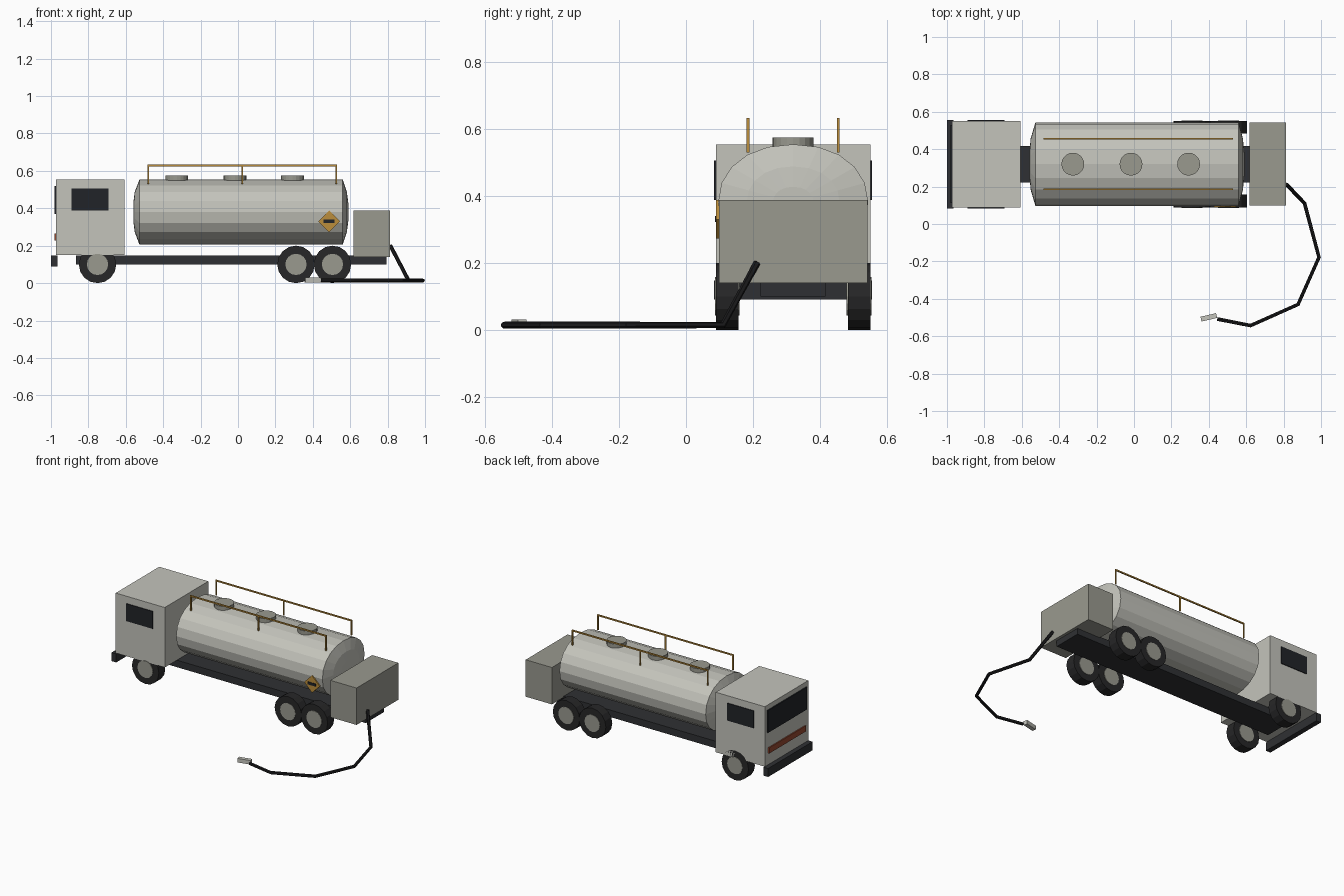
import bpy, bmesh, math
from mathutils import Vector, Matrix

if "Cube" in bpy.data.objects:
    bpy.data.objects.remove(bpy.data.objects["Cube"])

YC = 0.32  # truck centre line


def mat(name, rgb):
    m = bpy.data.materials.new(name)
    m.diffuse_color = (*rgb, 1)
    m.use_nodes = True
    m.node_tree.nodes["Principled BSDF"].inputs["Base Color"].default_value = m.diffuse_color
    return m


SILVER = mat("light_silver", (0.55, 0.55, 0.50))
GREY = mat("mid_grey", (0.32, 0.32, 0.275))
FRAME = mat("chassis_dark", (0.028, 0.030, 0.033))
TYRE = mat("tyre_black", (0.020, 0.020, 0.021))
GLASS = mat("window_dark", (0.015, 0.017, 0.021))
GOLD = mat("amber", (0.50, 0.27, 0.045))
RED = mat("rust_red", (0.30, 0.065, 0.03))
HOSE = mat("hose_black", (0.010, 0.010, 0.011))


def finish(name, bm, material):
    bmesh.ops.recalc_face_normals(bm, faces=bm.faces)
    me = bpy.data.meshes.new(name)
    bm.to_mesh(me)
    bm.free()
    me.materials.append(material)
    ob = bpy.data.objects.new(name, me)
    bpy.context.collection.objects.link(ob)
    return ob


def box(name, x, y, z, material, spin=Matrix()):
    """Box from (min, max) ranges, spun about its own centre."""
    bm = bmesh.new()
    size = Vector((x[1] - x[0], y[1] - y[0], z[1] - z[0]))
    mid = Vector((sum(x), sum(y), sum(z))) / 2
    bmesh.ops.create_cube(bm, size=1, matrix=Matrix.Translation(mid) @ spin @ Matrix.Diagonal((*size, 1)))
    return finish(name, bm, material)


def cylinder(name, centre, radius, depth, axis, sides, material):
    bm = bmesh.new()
    rot = Matrix.Rotation(math.pi / 2, 4, 'X') if axis == 'Y' else Matrix()
    bmesh.ops.create_cone(bm, cap_ends=True, segments=sides, radius1=radius, radius2=radius,
                          depth=depth, matrix=Matrix.Translation(centre) @ rot)
    return finish(name, bm, material)


def around(half):
    return (YC - half, YC + half)


# Chassis, cab, bumper and rear pump cabinet
box("chassis", (-0.865, 0.794), around(0.097), (0.10, 0.147), FRAME)
box("cab", (-0.972, -0.607), around(0.231), (0.15, 0.553), SILVER)
box("bumper", (-1.0, -0.965), around(0.236), (0.09, 0.147), FRAME)
box("pump_cabinet", (0.618, 0.813), around(0.222), (0.14, 0.388), GREY)

# Windscreen, grille stripe and side windows
box("windscreen", (-0.98, -0.971), around(0.208), (0.37, 0.52), GLASS)
box("grille_stripe", (-0.98, -0.971), around(0.195), (0.227, 0.265), RED)
for side, label in ((-1, "right"), (1, "left")):
    y = sorted((YC + side * 0.229, YC + side * 0.236))
    box("side_window_" + label, (-0.89, -0.693), y, (0.388, 0.505), GLASS)

# Wheels: tyre with a hub showing on both faces
for axle, x in (("front", -0.751), ("middle", 0.31), ("rear", 0.505)):
    for side, label in ((-1, "right"), (1, "left")):
        c = (x, YC + side * 0.197, 0.1)
        cylinder(f"{axle}_tyre_{label}", c, 0.1, 0.068, 'Y', 16, TYRE)
        cylinder(f"{axle}_hub_{label}", c, 0.057, 0.074, 'Y', 16, GREY)

# Tank: oval section lofted along x with shallow domed ends
bm = bmesh.new()
N = 20
rings = []
for x, s in ((-0.56, 0.27), (-0.552, 0.62), (-0.527, 1), (0.56, 1), (0.582, 0.62), (0.59, 0.27)):
    ring = []
    for i in range(N):
        a = 2 * math.pi * i / N
        c, d = math.cos(a), math.sin(a)
        ring.append(bm.verts.new((x, YC + 0.224 * s * math.copysign(abs(c) ** 0.93, c),
                                  0.38 + 0.174 * s * math.copysign(abs(d) ** 0.93, d))))
    rings.append(ring)
for a, b in zip(rings, rings[1:]):
    for i in range(N):
        j = (i + 1) % N
        bm.faces.new((a[i], a[j], b[j], b[i]))
bm.faces.new(rings[0])
bm.faces.new(rings[-1])
finish("tank", bm, SILVER)

# Filler hatches
for i, x in enumerate((-0.327, -0.016, 0.292)):
    cylinder(f"hatch_{i + 1}", (x, YC, 0.557), 0.061, 0.036, 'Z', 20, GREY)

# Guard rails with posts
R = 0.004
for side, label in ((-1, "right"), (1, "left")):
    y = YC + side * 0.135
    yr = (y - R, y + R)
    box("guard_rail_" + label, (-0.484, 0.529), yr, (0.624, 0.633), GOLD)
    for i, x in enumerate((-0.48, 0.022, 0.525)):
        box(f"rail_post_{label}_{i + 1}", (x - R, x + R), yr, (0.53, 0.626), GOLD)

# Hazard diamond on the tank side
h = 0.041
box("hazard_diamond", (0.487 - h, 0.487 + h), (0.09, 0.098), (0.33 - h, 0.33 + h), GOLD,
    Matrix.Rotation(math.pi / 4, 4, 'Y'))
box("hazard_bar", (0.457, 0.517), (0.087, 0.091), (0.322, 0.34), GLASS)

# Hose trailing on the ground
path = [(0.815, 0.212, 0.2), (0.912, 0.11, 0.014), (0.989, -0.178, 0.014),
        (0.877, -0.43, 0.014), (0.623, -0.543, 0.014), (0.445, -0.508, 0.014)]
cu = bpy.data.curves.new("hose", 'CURVE')
cu.dimensions = '3D'
cu.bevel_depth = 0.0105
cu.bevel_resolution = 1
cu.use_fill_caps = True
sp = cu.splines.new('POLY')
sp.points.add(len(path) - 1)
for p, co in zip(sp.points, path):
    p.co = (*co, 1)
sp.use_smooth = False
hose = bpy.data.objects.new("hose", cu)
cu.materials.append(HOSE)
bpy.context.collection.objects.link(hose)
bpy.context.view_layer.objects.active = hose
hose.select_set(True)
bpy.ops.object.convert(target='MESH')

# Nozzle at the hose end
box("nozzle", (0.357, 0.443), (-0.512, -0.486), (0.004, 0.031), SILVER,
    Matrix.Rotation(math.radians(13), 4, 'Z'))
